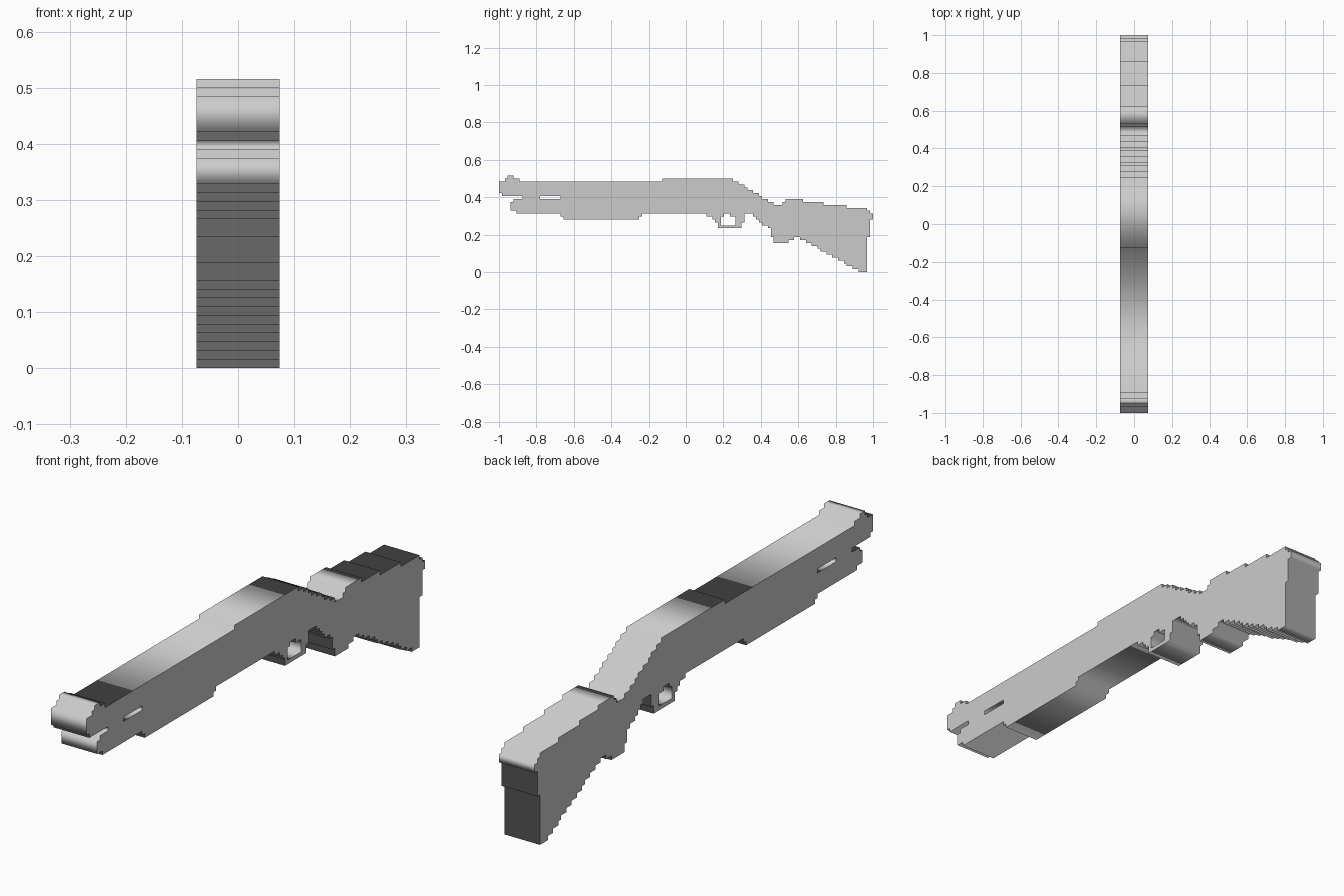
import bpy
from mathutils import Matrix

if "Cube" in bpy.data.objects:
    bpy.data.objects.remove(bpy.data.objects["Cube"])

U = 1 / 64          # one stair step
HALF_WIDTH = 0.0738


def stairs(steps):
    """Turn (position, new height) pairs into right-angled outline corners."""
    pts, height = [], None
    for y, z in steps:
        if height is not None:
            pts.append((y, height))
        pts.append((y, z))
        height = z
    return pts


def slab(name, loops):
    """Extrude closed side-view loops (outline first, then holes) across x."""
    curve = bpy.data.curves.new(name, 'CURVE')
    curve.dimensions = '2D'
    curve.fill_mode = 'BOTH'
    curve.extrude = HALF_WIDTH
    for loop in loops:
        spline = curve.splines.new('POLY')
        spline.points.add(len(loop) - 1)
        for p, (y, z) in zip(spline.points, loop):
            p.co = (y * U, z * U, 0, 1)
        spline.use_cyclic_u = True
    obj = bpy.data.objects.new(name, curve)
    bpy.context.collection.objects.link(obj)
    bpy.ops.object.select_all(action='DESELECT')
    obj.select_set(True)
    bpy.context.view_layer.objects.active = obj
    bpy.ops.object.convert(target='MESH')
    obj = bpy.context.object
    # local x, y, z become world y, z, x
    obj.data.transform(Matrix(((0, 0, 1, 0), (1, 0, 0, 0),
                               (0, 1, 0, 0), (0, 0, 0, 1))))
    return obj


# Top edge, muzzle to butt: bead sight, barrel, receiver
barrel_top = [(-64, 31), (-62, 32), (-61, 33), (-59, 32), (-57, 31), (-8, 32)]
# Slope behind the receiver drops one step at a time
grip_slope = [(y, 31 - i) for i, y in
              enumerate((16, 18, 20, 21, 23, 25, 26, 28, 30))]
# Comb of the stock and butt plate
stock_top = [(33, 24), (34, 25), (40, 24), (47, 23), (55, 22), (62, 21),
             (63, 20), (64, 18), (63, 12), (62, 0)]
# Underside of the stock climbs forward to the grip heel
stock_under = [(y, i + 1) for i, y in
               enumerate((59, 57, 55, 54, 52, 50, 48, 46, 45, 43, 41, 39))]
grip_under = [(37, 11), (35, 10), (30, 12), (29, 15), (28, 16), (26, 17),
              (25, 18), (24, 19), (23, 20), (20, 17), (19, 15)]
# Trigger guard, receiver belly, pump and magazine tube
front_under = [(11, 17), (10, 18), (9, 19), (7, 20), (-15, 19), (-16, 18),
               (-42, 19), (-43, 20), (-58, 21), (-60, 24), (-59, 25),
               (-56, 26), (-63, 27), (-64, 31)]

outline = stairs(barrel_top + grip_slope + stock_top + stock_under
                 + grip_under + front_under)[:-1]

# Openings: slot between barrel and tube, trigger guard window
barrel_slot = [(-50, 25), (-43, 25), (-43, 26), (-50, 26)]
guard_window = [(12, 16), (17, 16), (17, 19), (15, 19), (15, 20), (13, 20),
                (13, 19), (12, 19)]

slab("shotgun_body", [outline, barrel_slot, guard_window])
